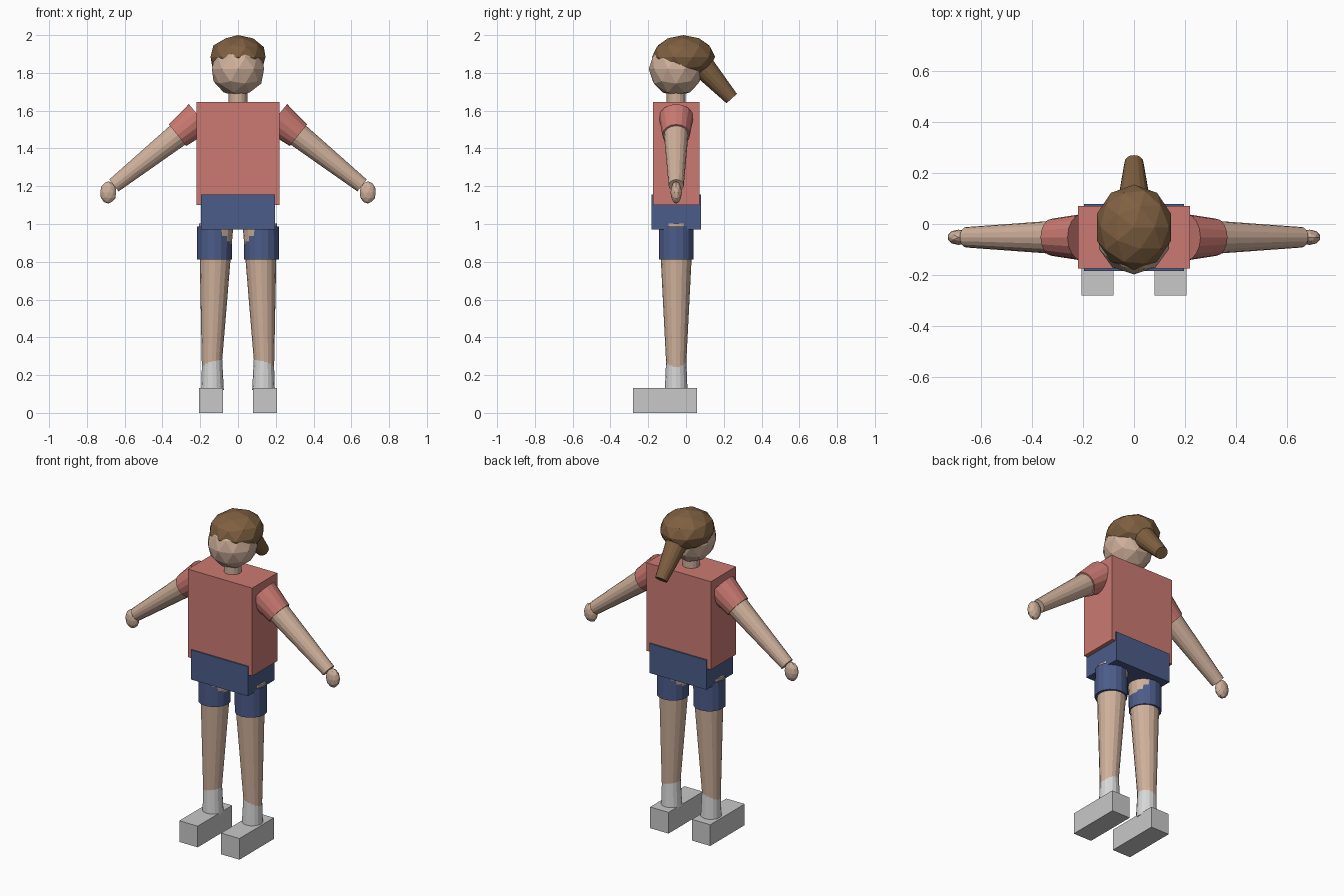
import bpy
from mathutils import Vector

if "Cube" in bpy.data.objects:
    bpy.data.objects.remove(bpy.data.objects["Cube"])

YC = -0.052  # depth of the body's centre line


def srgb(h):
    c = [int(h[i:i + 2], 16) / 255 for i in (0, 2, 4)]
    return [v / 12.92 if v <= 0.04045 else ((v + 0.055) / 1.055) ** 2.4 for v in c] + [1.0]


def material(name, hexcode):
    m = bpy.data.materials.new(name)
    m.diffuse_color = srgb(hexcode)
    m.use_nodes = True
    m.node_tree.nodes["Principled BSDF"].inputs["Base Color"].default_value = m.diffuse_color
    return m


SKIN = material("skin", "CFB09B")
SHIRT = material("coral_shirt", "CC7A73")
DENIM = material("blue_shorts", "4C5C8A")
HAIR = material("brown_hair", "7F6041")
SOCK = material("sock_white", "D8D8D8")
SHOE = material("shoe_grey", "C8C8C8")


def finish(name, mat):
    ob = bpy.context.object
    ob.name = name
    ob.data.materials.append(mat)
    return ob


def box(name, lo, hi, mat):
    lo, hi = Vector(lo), Vector(hi)
    bpy.ops.mesh.primitive_cube_add(size=1, location=(lo + hi) / 2)
    bpy.context.object.scale = hi - lo
    return finish(name, mat)


def ball(name, centre, radii, mat):
    bpy.ops.mesh.primitive_ico_sphere_add(subdivisions=2, radius=1, location=centre)
    bpy.context.object.scale = radii
    return finish(name, mat)


def limb(name, a, b, ra, rb, mat, sides=16):
    """Tapered cylinder from point a (radius ra) to point b (radius rb)."""
    a, b = Vector(a), Vector(b)
    bpy.ops.mesh.primitive_cone_add(vertices=sides, radius1=ra, radius2=rb,
                                    depth=(b - a).length, location=(a + b) / 2)
    ob = bpy.context.object
    ob.rotation_mode = 'QUATERNION'
    ob.rotation_quaternion = (b - a).to_track_quat('Z', 'Y')
    return finish(name, mat)


# Body
box("shirt_body", (-0.22, YC - 0.123, 1.10), (0.22, YC + 0.123, 1.645), SHIRT)
box("shorts_hips", (-0.195, YC - 0.131, 0.972), (0.195, YC + 0.131, 1.155), DENIM)
limb("neck", (0, YC, 1.60), (0, YC, 1.73), 0.05, 0.05, SKIN)

# Head, hair cap and ponytail
ball("head", (0, YC, 1.82), (0.145, 0.145, 0.145), SKIN)
ball("hair_cap", (0, -0.013, 1.885), (0.153, 0.167, 0.115), HAIR)
limb("ponytail", (0, 0.07, 1.855), (0, 0.242, 1.664), 0.067, 0.037, HAIR)

for s, side in ((-1, "left"), (1, "right")):
    # Arm: sleeve, bare arm and hand
    limb("sleeve_" + side, (s * 0.203, YC, 1.564), (s * 0.32, YC, 1.47),
         0.091, 0.073, SHIRT)
    limb("arm_" + side, (s * 0.23, YC, 1.541), (s * 0.657, YC, 1.204),
         0.071, 0.04, SKIN)
    ball("hand_" + side, (s * 0.687, YC, 1.167), (0.044, 0.03, 0.059), SKIN)

    # Leg: shorts leg, bare leg, sock and shoe
    limb("shorts_leg_" + side, (s * 0.125, YC, 0.812), (s * 0.124, YC, 0.986),
         0.092, 0.092, DENIM)
    limb("leg_" + side, (s * 0.143, YC, 0.12), (s * 0.115, YC, 1.0),
         0.046, 0.091, SKIN)
    limb("sock_" + side, (s * 0.135, YC, 0.12), (s * 0.137, YC, 0.29),
         0.06, 0.053, SOCK)
    box("shoe_" + side, (s * 0.143 - 0.063, -0.28, 0), (s * 0.143 + 0.063, 0.057, 0.131), SHOE)
